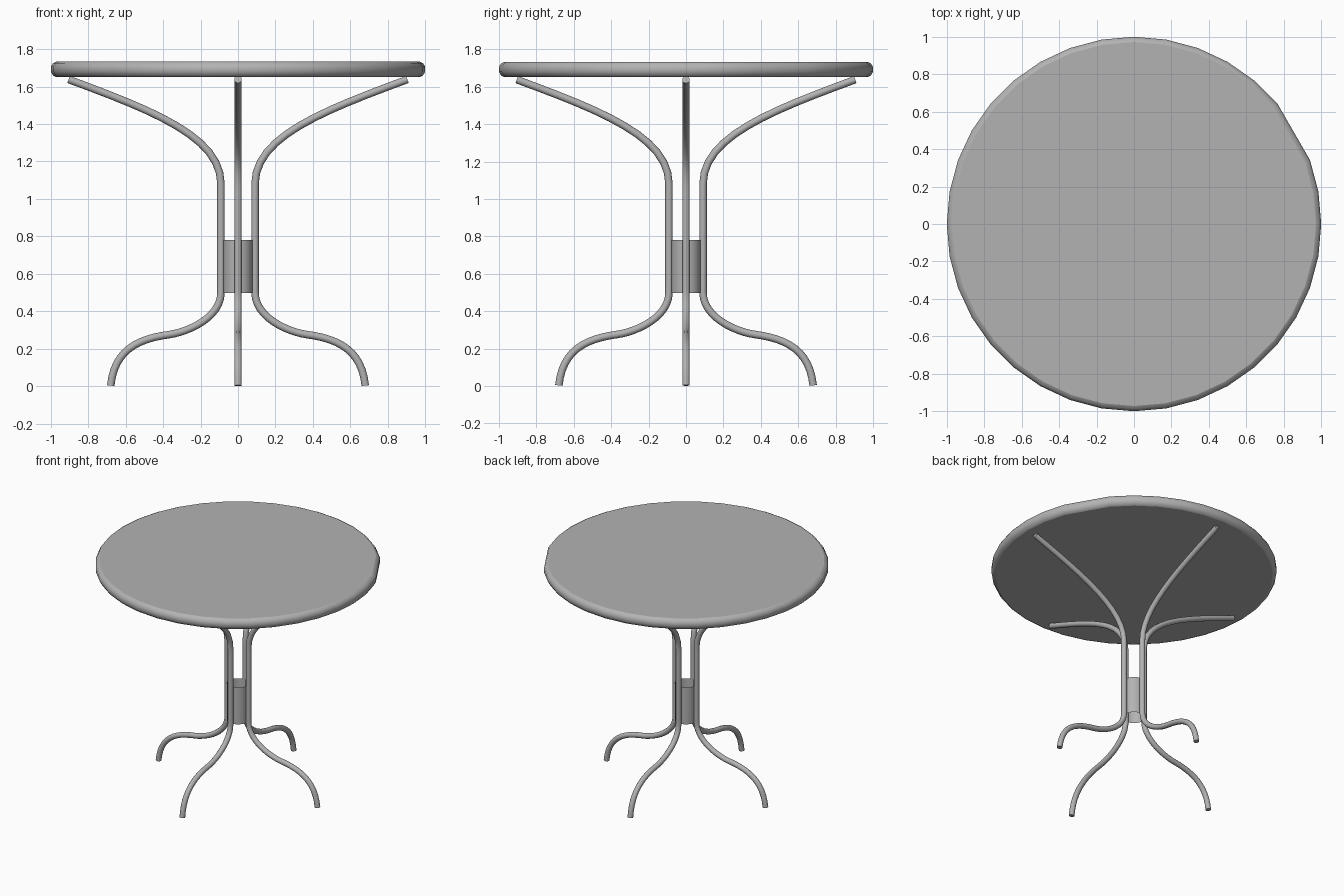
import bpy, bmesh
from math import radians, sin, cos

if "Cube" in bpy.data.objects:
    bpy.data.objects.remove(bpy.data.objects["Cube"])

# Dark grey metal shared by every part
grey = bpy.data.materials.new("dark_grey")
grey.diffuse_color = (0.45, 0.45, 0.45, 1)
grey.use_nodes = True
grey.node_tree.nodes["Principled BSDF"].inputs["Base Color"].default_value = grey.diffuse_color


def smooth(obj, angle=40):
    bpy.ops.object.select_all(action='DESELECT')
    obj.select_set(True)
    bpy.context.view_layer.objects.active = obj
    bpy.ops.object.shade_smooth_by_angle(angle=radians(angle))


def lathe(name, profile, angles, capped):
    """Stack rings of (radius, z) and bridge them; caps get a crisp edge."""
    bm = bmesh.new()
    rings = [[bm.verts.new((r * cos(a), r * sin(a), z)) for a in angles]
             for r, z in profile]
    n = len(angles)
    for low, high in zip(rings, rings[1:]):
        for i in range(n):
            j = (i + 1) % n
            bm.faces.new((low[i], low[j], high[j], high[i]))
    if capped:
        bm.faces.new(rings[0][::-1])
        bm.faces.new(rings[-1])
    mesh = bpy.data.meshes.new(name)
    bm.to_mesh(mesh)
    bm.free()
    mesh.materials.append(grey)
    obj = bpy.data.objects.new(name, mesh)
    bpy.context.collection.objects.link(obj)
    smooth(obj)
    if capped:
        caps = [p for p in mesh.polygons if len(p.vertices) == n]
        rim_keys = {k for p in caps for k in p.edge_keys}
        for p in caps:
            p.use_smooth = False
        sharp = mesh.attributes.get("sharp_edge") or \
            mesh.attributes.new("sharp_edge", 'BOOLEAN', 'EDGE')
        for e in mesh.edges:
            if e.key in rim_keys:
                sharp.data[e.index].value = True
    return obj


# Round table top: 10 degree steps, with one longer facet at the right rear
top_angles = [radians(a) for a in range(0, 360, 10) if a != 30]
top_profile = [(0.972, 1.651), (0.988, 1.659), (1.0, 1.680),
               (1.0, 1.706), (0.988, 1.725), (0.972, 1.733)]
lathe("table_top", top_profile, top_angles, True)

# Open collar that joins the legs
lathe("centre_collar", [(0.078, 0.497), (0.078, 0.781)],
      [radians(a) for a in range(0, 360, 15)], False)

# Bent tube leg path: (left handle, point, right handle) as (radius, z)
leg_path = [
    ((1.10, 1.71), (0.905, 1.638), (0.45, 1.47)),
    ((0.091, 1.33), (0.091, 1.08), (0.091, 0.90)),
    ((0.091, 0.68), (0.091, 0.50), (0.091, 0.37)),
    ((0.26, 0.29), (0.37, 0.275), (0.54, 0.252)),
    ((0.66, 0.19), (0.68, 0.003), (0.683, -0.03)),
]
curve = bpy.data.curves.new("leg_path", 'CURVE')
curve.dimensions = '3D'
curve.bevel_depth = 0.02
curve.bevel_resolution = 4
curve.resolution_u = 12
curve.use_fill_caps = True
spline = curve.splines.new('BEZIER')
spline.bezier_points.add(len(leg_path) - 1)
for p, (left, co, right) in zip(spline.bezier_points, leg_path):
    p.handle_left_type = p.handle_right_type = 'FREE'
    p.co = (co[0], 0, co[1])
    p.handle_left = (left[0], 0, left[1])
    p.handle_right = (right[0], 0, right[1])

# Turn the tube into a mesh and place four around the centre
tube = bpy.data.objects.new("leg_tube", curve)
bpy.context.collection.objects.link(tube)
bpy.context.view_layer.update()
deps = bpy.context.evaluated_depsgraph_get()
leg_mesh = bpy.data.meshes.new_from_object(tube.evaluated_get(deps))
bpy.data.objects.remove(tube)
leg_mesh.materials.clear()
leg_mesh.materials.append(grey)
for i, side in enumerate(("right", "back", "left", "front")):
    leg = bpy.data.objects.new(side + "_leg", leg_mesh.copy())
    leg.rotation_euler.z = radians(90 * i)
    bpy.context.collection.objects.link(leg)
    smooth(leg)
